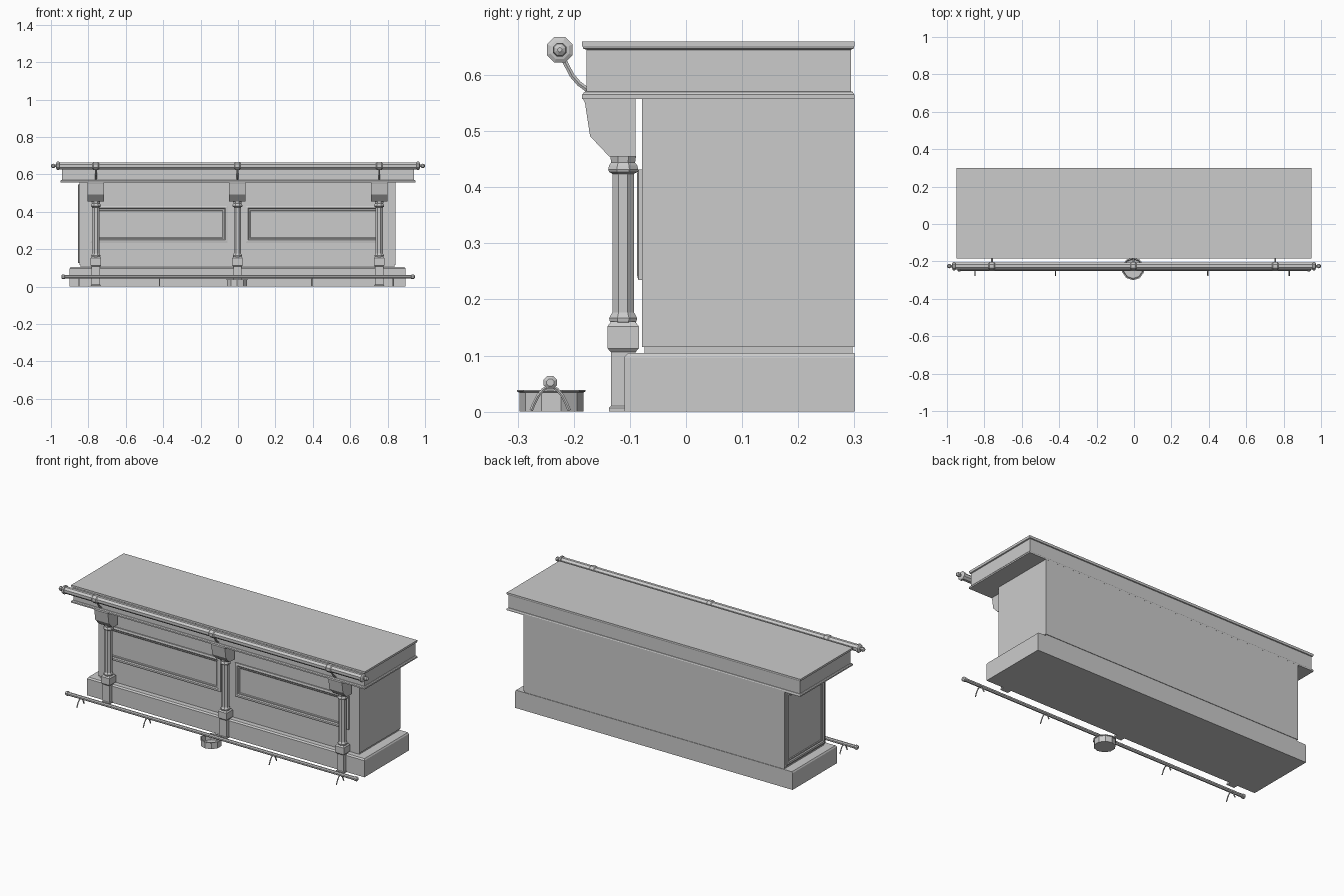
import bpy, bmesh, math
from mathutils import Vector, Matrix

if "Cube" in bpy.data.objects:
    bpy.data.objects.remove(bpy.data.objects["Cube"])


def make(name, verts, faces, smooth=False):
    me = bpy.data.meshes.new(name)
    me.from_pydata(verts, [], faces)
    bm = bmesh.new()
    bm.from_mesh(me)
    bmesh.ops.recalc_face_normals(bm, faces=bm.faces)
    bm.to_mesh(me)
    bm.free()
    ob = bpy.data.objects.new(name, me)
    bpy.context.collection.objects.link(ob)
    return ob


def loft(name, rings, caps=True, closed=True):
    """Skin a list of equal-length vertex rings."""
    n = len(rings[0])
    verts = [tuple(v) for r in rings for v in r]
    faces = [(i*n + j, i*n + (j+1) % n, (i+1)*n + (j+1) % n, (i+1)*n + j)
             for i in range(len(rings)-1) for j in range(n)]
    if caps:
        faces += [tuple(range(n)), tuple(range((len(rings)-1)*n, len(rings)*n))]
    return make(name, verts, faces)


def rects(name, levels):
    """Stack of rectangles: x0, x1, y0, y1, z."""
    return loft(name, [[(a, c, z), (b, c, z), (b, d, z), (a, d, z)]
                       for a, b, c, d, z in levels])


def lathe(name, profile, centre, n=8, axis='Z', caps=True):
    """Revolve (radius, height) pairs with flat-sided segments."""
    rings = []
    for r, h in profile:
        ring = []
        for k in range(n):
            t = 2*math.pi*(k+0.5)/n
            a, b = r*math.cos(t), r*math.sin(t)
            p = (a, b, h) if axis == 'Z' else (h, a, b)
            ring.append(Vector(centre) + Vector(p))
        rings.append(ring)
    return loft(name, rings, caps)


def rod(name, pts, r, n=6):
    """Tube along a path lying in a y-z plane."""
    rings = []
    pts = [Vector(p) for p in pts]
    for i, p in enumerate(pts):
        t = (pts[min(i+1, len(pts)-1)] - pts[max(i-1, 0)]).normalized()
        u = Vector((1, 0, 0))
        w = t.cross(u)
        rings.append([p + r*(math.cos(2*math.pi*k/n)*u + math.sin(2*math.pi*k/n)*w)
                      for k in range(n)])
    return loft(name, rings)


def panel(name, a0, a1, z0, z1, place):
    """Raised picture-frame moulding around a sunken field."""
    steps = [(0, -0.002), (0, 0.007), (0.007, 0.009), (0.013, 0.009),
             (0.018, 0.004), (0.024, 0.004), (0.028, 0.001)]
    rings = [[place(a0+i, h, z0+i), place(a1-i, h, z0+i),
              place(a1-i, h, z1-i), place(a0+i, h, z1-i)] for i, h in steps]
    return loft(name, rings)


# Plinth, body and countertop
rects("plinth", [(-0.9, 0.895, -0.11, 0.3, 0), (-0.9, 0.895, -0.11, 0.3, 0.097),
                 (-0.895, 0.89, -0.103, 0.3, 0.105)])
rects("body", [(-0.842, 0.837, -0.074, 0.297, 0.104), (-0.842, 0.837, -0.074, 0.297, 0.115),
               (-0.847, 0.842, -0.078, 0.3, 0.115), (-0.847, 0.842, -0.078, 0.3, 0.56)])
top = [(0.004, 0.557), (0.004, 0.565), (0.0, 0.57), (-0.004, 0.571), (-0.004, 0.645),
       (0.002, 0.647), (0.004, 0.652), (0.004, 0.66)]
rects("countertop", [(-0.946-e, 0.946+e, -0.181-e, 0.297+e*0.8, z) for e, z in top])

# Framed panels on the front and left end
for side, a, b in (("left", -0.79, -0.055), ("right", 0.04, 0.775)):
    panel("front_panel_" + side, a, b, 0.235, 0.432, lambda a, h, z: (a, -0.078-h, z))
panel("end_panel_left", -0.065, 0.285, 0.125, 0.545, lambda a, h, z: (-0.847-h, a, z))

# Columns with feet, blocks, shafts and corbels
CY = -0.112
shaft = [(0.024, 0.158), (0.026, 0.162), (0.027, 0.167), (0.024, 0.172), (0.021, 0.177),
         (0.021, 0.424), (0.027, 0.427), (0.029, 0.432), (0.027, 0.439), (0.023, 0.444),
         (0.025, 0.456)]
for name, x in (("left", -0.76), ("middle", -0.003), ("right", 0.755)):
    w = 0.022
    rects("column_foot_" + name, [
        (x-w-.003, x+w+.003, -0.137, -0.09, 0), (x-w-.003, x+w+.003, -0.137, -0.09, 0.007),
        (x-w, x+w, -0.134, -0.09, 0.01), (x-w, x+w, -0.134, -0.09, 0.106)])
    rects("column_block_" + name, [(x-e, x+e, CY-e, CY+e, z) for e, z in
          ((0.021, 0.105), (0.028, 0.113), (0.028, 0.152), (0.021, 0.161))])
    lathe("column_shaft_" + name, shaft, (x, CY, 0), 8)
    prof = [(-0.09, 0.455), (-0.137, 0.455), (-0.171, 0.491), (-0.18, 0.55),
            (-0.184, 0.558), (-0.09, 0.558)]
    loft("corbel_" + name, [[(x+s*0.044, y, z) for y, z in prof] for s in (-1, 1)])

    # Curved hand rail bracket and collar
    RY, RZ = -0.225, 0.645
    rod("rail_bracket_" + name, [(x, -0.222, 0.635), (x, -0.213, 0.618), (x, -0.203, 0.599),
                                 (x, -0.191, 0.585), (x, -0.176, 0.574)], 0.005)
    lathe("rail_collar_" + name, [(0.018, -0.019), (0.024, -0.012), (0.024, 0.012),
                                  (0.018, 0.019)], (x, RY, RZ), 8, 'X')

# Hand rail with turned finials
half = [(0.020, 0.955), (0.025, 0.957), (0.025, 0.967), (0.018, 0.971), (0.007, 0.973),
        (0.007, 0.978), (0.011, 0.981), (0.013, 0.988), (0.011, 0.995), (0.004, 1.0)]
lathe("hand_rail", [(r, -h) for r, h in reversed(half)] + half, (0, RY, RZ), 8, 'X')

# Foot rail with arched stands
end = [(0.010, 0.925), (0.013, 0.928), (0.013, 0.94), (0.007, 0.945)]
lathe("foot_rail", [(r, -h) for r, h in reversed(end)] + end, (0, -0.242, 0.052), 8, 'X')
for i, x in enumerate((-0.85, -0.42, 0.395, 0.83)):
    arch = [(-0.034, 0.002), (-0.030, 0.012), (-0.022, 0.028), (-0.012, 0.040), (0, 0.045),
            (0.012, 0.040), (0.022, 0.028), (0.030, 0.012), (0.034, 0.002)]
    rod("foot_rail_stand_%d" % (i+1), [(x, -0.242+y, z) for y, z in arch], 0.0035)

# Open bowl on the floor
lathe("floor_bowl", [(0.057, 0), (0.057, 0.034), (0.061, 0.036), (0.061, 0.039),
                     (0.054, 0.039), (0.051, 0.005)], (-0.005, -0.24, 0), 10)
